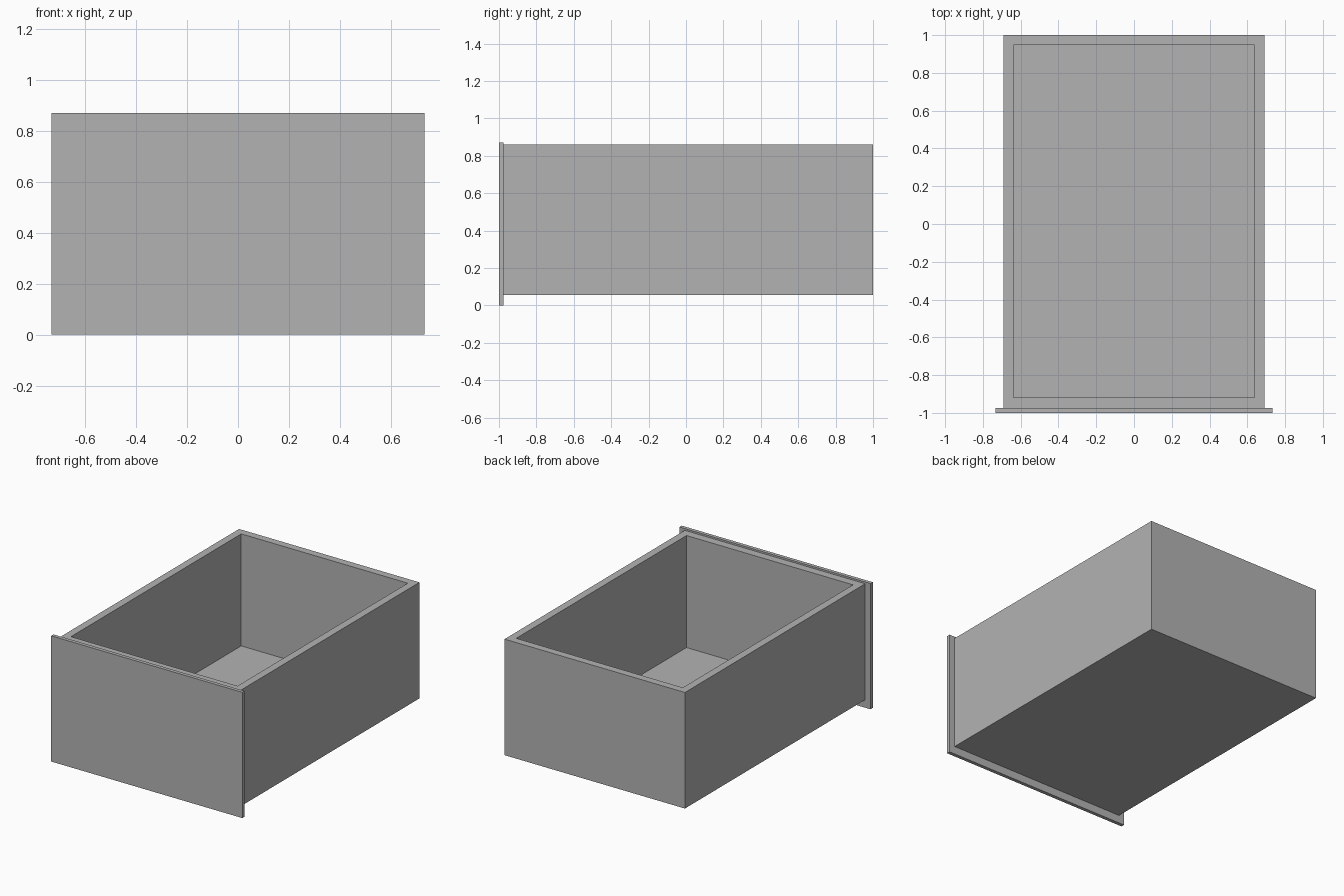
import bpy
import bmesh
from mathutils import Vector

cube = bpy.data.objects.get("Cube")
if cube:
    bpy.data.objects.remove(cube, do_unlink=True)

GREY = (0.45, 0.45, 0.45, 1)
grey = bpy.data.materials.new("plain grey")
grey.use_nodes = True
grey.diffuse_color = GREY
grey.node_tree.nodes["Principled BSDF"].inputs["Base Color"].default_value = GREY


def add_box(name, low, high, hollow=None):
    """Box between two corners; hollow = (low, high) of a well open at the top."""
    low, high = Vector(low), Vector(high)
    bm = bmesh.new()
    bmesh.ops.create_cube(bm, size=1)
    bmesh.ops.scale(bm, vec=high - low, verts=bm.verts)
    bmesh.ops.translate(bm, vec=(low + high) / 2, verts=bm.verts)
    if hollow:
        # Inset the top face to the rim line, then push it down to the floor
        well_low, well_high = hollow
        bm.normal_update()
        top = max(bm.faces, key=lambda f: f.normal.z)
        bmesh.ops.inset_individual(bm, faces=[top], thickness=0.02)
        middle = (low + high) / 2
        for v in top.verts:
            v.co.x = well_low[0] if v.co.x < middle.x else well_high[0]
            v.co.y = well_low[1] if v.co.y < middle.y else well_high[1]
        well = bmesh.ops.extrude_discrete_faces(bm, faces=[top])["faces"][0]
        for v in well.verts:
            v.co.z = well_low[2]
    bmesh.ops.recalc_face_normals(bm, faces=bm.faces)
    mesh = bpy.data.meshes.new(name)
    bm.to_mesh(mesh)
    bm.free()
    mesh.materials.append(grey)
    obj = bpy.data.objects.new(name, mesh)
    bpy.context.collection.objects.link(obj)
    return obj


# Open drawer tray with a thin floor
add_box("drawer_tray", (-0.692, -0.975, 0.055), (0.692, 1, 0.86),
        hollow=((-0.639, -0.918, 0.083), (0.639, 0.948, 0.86)))

# Flat front panel, overhanging the tray on every side
add_box("front_panel", (-0.733, -1, 0), (0.733, -0.975, 0.872))
